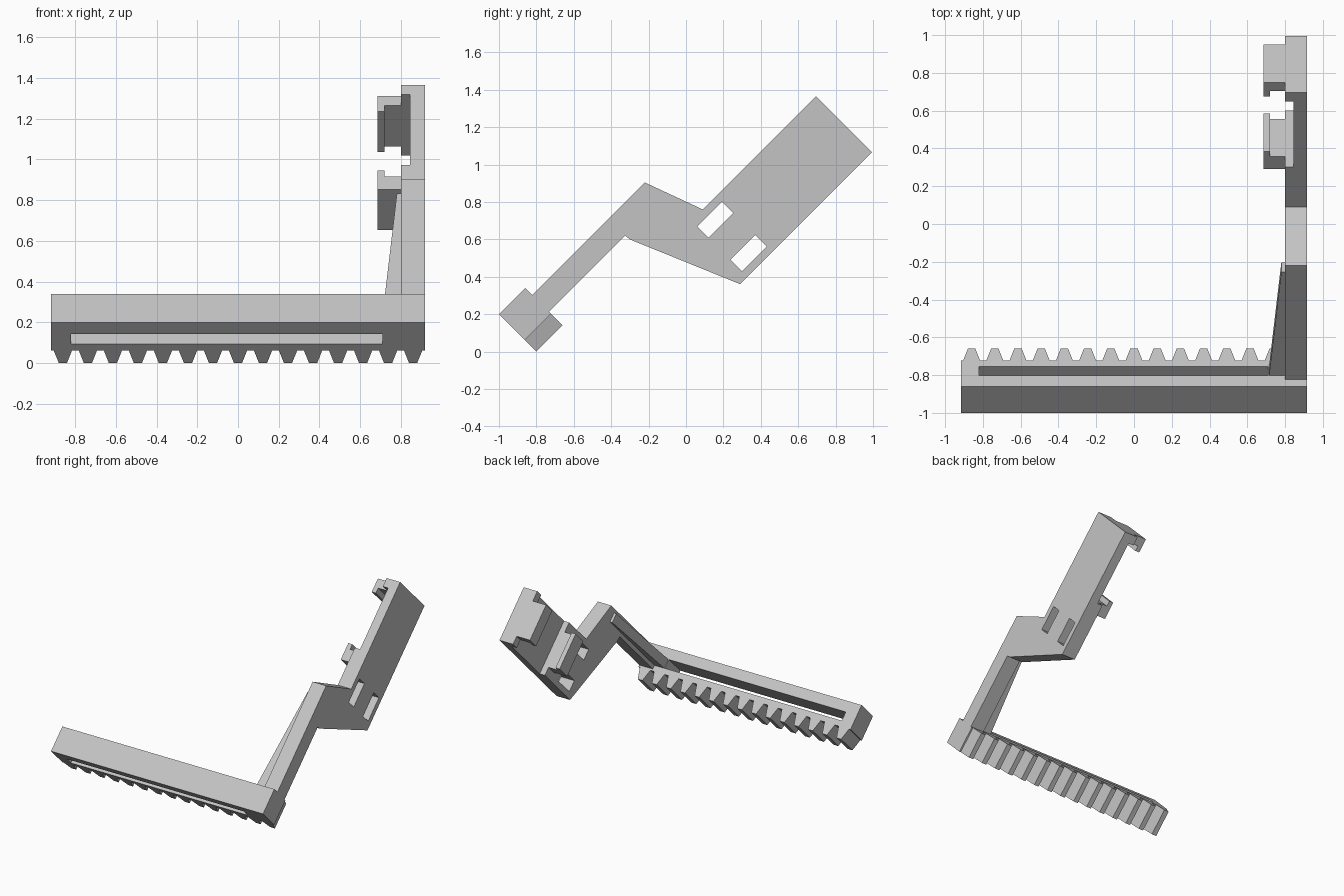
import bpy
import bmesh
import math
from mathutils import Matrix

default = bpy.data.objects.get("Cube")
if default:
    bpy.data.objects.remove(default, do_unlink=True)

grey = bpy.data.materials.new("plain grey")
grey.use_nodes = True
GREY = (0.55, 0.55, 0.55, 1)
grey.diffuse_color = GREY
grey.node_tree.nodes["Principled BSDF"].inputs["Base Color"].default_value = GREY

# Parts are drawn in (x, u, v): u runs up along the arm, v across it.
TILT = Matrix.Rotation(math.radians(45), 4, 'X')


def prism(name, points, lo, hi, axis, cutter=False):
    """Extrude an outline between lo and hi along one axis (0=x, 1=u, 2=v)."""
    def place(p, depth):
        co = list(p)
        co.insert(axis, depth)
        return TILT @ Matrix.Translation(co).to_translation()

    bm = bmesh.new()
    ends = [[bm.verts.new(place(p, d)) for p in points] for d in (lo, hi)]
    for ring in ends:
        bm.faces.new(ring)
    n = len(points)
    for i in range(n):
        j = (i + 1) % n
        bm.faces.new((ends[0][i], ends[0][j], ends[1][j], ends[1][i]))
    bmesh.ops.recalc_face_normals(bm, faces=bm.faces)
    mesh = bpy.data.meshes.new(name)
    bm.to_mesh(mesh)
    bm.free()
    mesh.materials.append(grey)
    obj = bpy.data.objects.new(name, mesh)
    bpy.context.collection.objects.link(obj)
    if cutter:
        obj.hide_render = True
        obj.hide_viewport = True
        obj.display_type = 'WIRE'
    return obj


def box(name, x, u, v, cutter=False):
    outline = [(u[0], v[0]), (u[1], v[0]), (u[1], v[1]), (u[0], v[1])]
    return prism(name, outline, x[0], x[1], 0, cutter)


def cut(target, name, x, u, v):
    mod = target.modifiers.new(name, 'BOOLEAN')
    mod.operation = 'DIFFERENCE'
    mod.solver = 'EXACT'
    mod.object = box(name, x, u, v, True)


HALF = 0.917
RACK_U = (-0.566, -0.368)
INNER = 0.80

# Toothed rack with a long slot
TEETH, ROOT, TIP = 15, 0.654, 0.566
pitch = 0.1228
outline = [(HALF, ROOT), (HALF, 0.849), (-HALF, 0.849), (-HALF, ROOT)]
for i in range(TEETH):
    c = (i - (TEETH - 1) / 2) * pitch
    outline += [(c - 0.045, ROOT), (c - 0.02, TIP), (c + 0.02, TIP), (c + 0.045, ROOT)]
rack = prism("toothed_rack", outline, RACK_U[0], RACK_U[1], 1)
cut(rack, "rack_slot_cutter", (-0.82, 0.71), (-0.7, -0.2), (0.698, 0.768))

# Cranked arm plate, with a recess between the hooks and two windows
arm = prism("cranked_arm", [
    (-0.368, 0.795), (0.484, 0.795), (0.601, 0.474), (1.457, 0.474),
    (1.457, 0.05), (0.46, 0.05), (0.212, 0.636), (0.209, 0.668),
    (-0.368, 0.668)], INNER, HALF, 0)
cut(arm, "recess_cutter", (0.7, 0.845), (0.90, 1.39), (-0.1, 0.6))
for i, v in enumerate([(0.345, 0.43), (0.092, 0.18)]):
    cut(arm, f"window_cutter_{i + 1}", (0.7, 1.0), (0.515, 0.703), v)

# Tapered gusset stiffening the lower arm
prism("tapered_gusset", [(0.715, -0.368), (INNER, -0.368), (INNER, 0.41), (0.78, 0.41)],
      0.697, 0.768, 2)

# Pair of facing hooks, each with an L-shaped section
hook_v = (0.114, 0.396)
for name, back, web, lip in (("upper_hook", 1.457, 1.39, 1.35),
                             ("lower_hook", 0.808, 0.90, 0.94)):
    prism(name, [(INNER, back), (0.685, back), (0.685, lip), (0.72, lip),
                 (0.72, web), (INNER, web)], hook_v[0], hook_v[1], 2)
